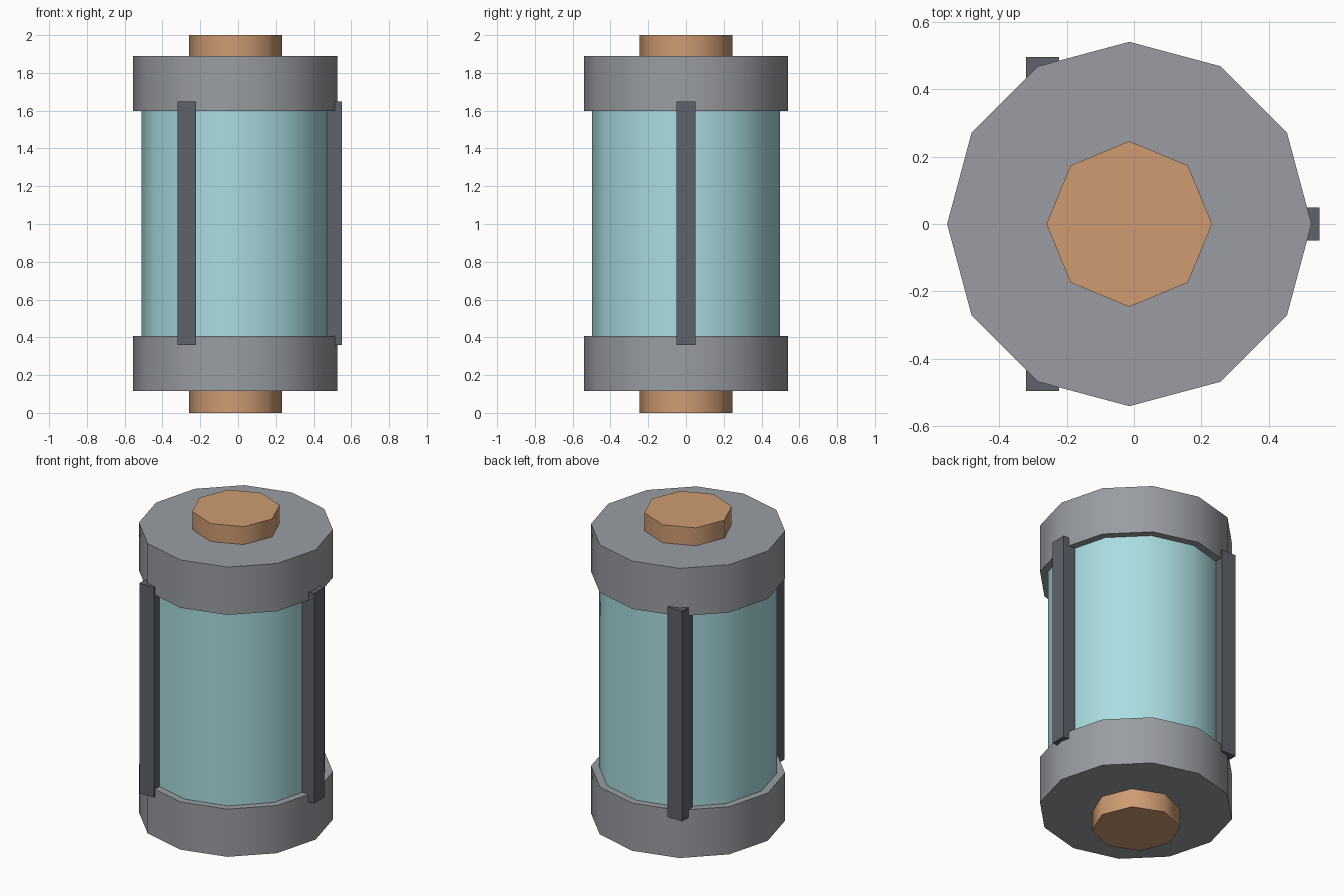
import bpy
import math

if "Cube" in bpy.data.objects:
    bpy.data.objects.remove(bpy.data.objects["Cube"])

CX = -0.014  # shared axis of the round parts


def material(name, rgb):
    m = bpy.data.materials.new(name)
    m.diffuse_color = (*rgb, 1.0)
    m.use_nodes = True
    m.node_tree.nodes["Principled BSDF"].inputs["Base Color"].default_value = m.diffuse_color
    return m


cap_grey = material("cap grey", (0.32, 0.335, 0.36))
glass_blue = material("pale glass blue", (0.40, 0.72, 0.75))
copper = material("copper", (0.62, 0.33, 0.17))
dark_grey = material("dark grey", (0.115, 0.122, 0.145))


def drum(name, sides, radius, z0, z1, mat):
    """Upright prism with a corner on the +x axis and smooth sides."""
    bpy.ops.mesh.primitive_cylinder_add(vertices=sides, radius=radius, depth=z1 - z0,
                                        location=(CX, 0, (z0 + z1) / 2))
    ob = bpy.context.object
    ob.name = name
    ob.data.materials.append(mat)
    bpy.ops.object.shade_smooth_by_angle(angle=math.radians(50))
    return ob


# glass tube
drum("glass_tube", 12, 0.497, 0.35, 1.65, glass_blue)

# end caps and terminals
for label, cap, end in (("bottom", (0.115, 0.407), (0.0, 0.15)),
                        ("top", (1.597, 1.89), (1.85, 2.0))):
    drum(label + "_cap", 12, 0.541, *cap, cap_grey)
    drum(label + "_terminal", 8, 0.246, *end, copper)

# three square guard bars around the tube
for i in range(3):
    a = math.radians(120 * i)
    bpy.ops.mesh.primitive_cube_add(size=1, location=(
        CX + 0.516 * math.cos(a), 0.516 * math.sin(a), 1.004))
    bar = bpy.context.object
    bar.name = f"guard_bar_{i + 1}"
    bar.scale = (0.098, 0.098, 1.288)
    bar.data.materials.append(dark_grey)
